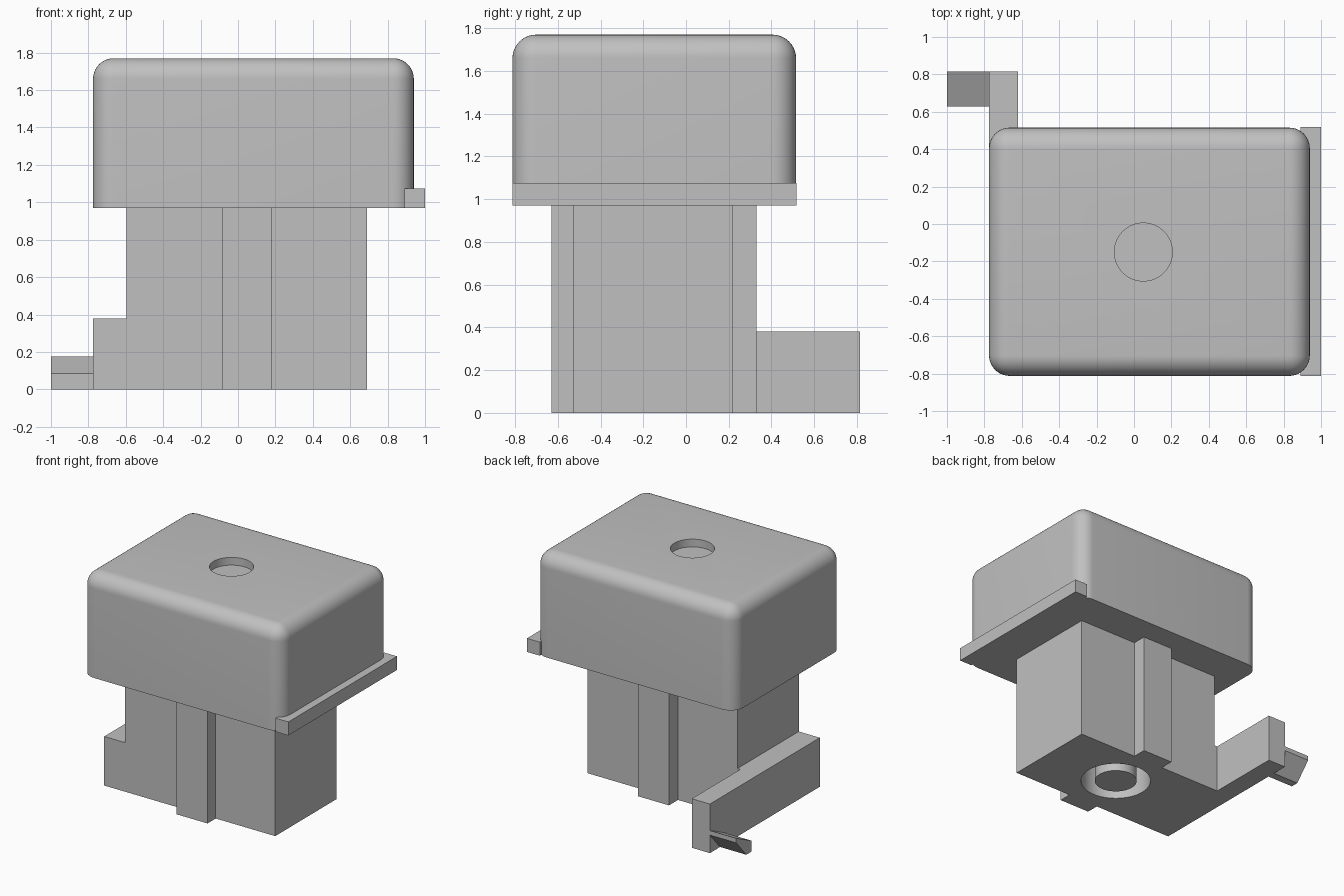
import bpy
import bmesh
import math

if "Cube" in bpy.data.objects:
    bpy.data.objects.remove(bpy.data.objects["Cube"], do_unlink=True)

# Single plain grey material
grey = bpy.data.materials.new("plain_grey")
grey.use_nodes = True
colour = (0.53, 0.53, 0.53, 1)
grey.diffuse_color = colour
grey.node_tree.nodes["Principled BSDF"].inputs["Base Color"].default_value = colour


def finish(name, bm):
    """Turn a bmesh into a named grey object."""
    bmesh.ops.recalc_face_normals(bm, faces=bm.faces[:])
    mesh = bpy.data.meshes.new(name)
    bm.to_mesh(mesh)
    bm.free()
    mesh.materials.append(grey)
    obj = bpy.data.objects.new(name, mesh)
    bpy.context.scene.collection.objects.link(obj)
    return obj


def prism_mesh(points, offset):
    """Close an outline and extrude it along an offset."""
    bm = bmesh.new()
    face = bm.faces.new([bm.verts.new(p) for p in points])
    top = bmesh.ops.extrude_face_region(bm, geom=[face])["geom"]
    moved = [v for v in top if isinstance(v, bmesh.types.BMVert)]
    bmesh.ops.translate(bm, verts=moved, vec=offset)
    return bm


def box_mesh(x0, x1, y0, y1, z0, z1):
    return prism_mesh([(x0, y0, z0), (x1, y0, z0), (x1, y1, z0), (x0, y1, z0)],
                      (0, 0, z1 - z0))


def cylinder(name, radius, z0, z1):
    x, y = AXIS
    ring = [(x + radius * math.cos(math.tau * i / SIDES),
             y + radius * math.sin(math.tau * i / SIDES), z0) for i in range(SIDES)]
    return finish(name, prism_mesh(ring, (0, 0, z1 - z0)))


def activate(obj):
    bpy.ops.object.select_all(action='DESELECT')
    obj.select_set(True)
    bpy.context.view_layer.objects.active = obj


def smooth(obj):
    activate(obj)
    bpy.ops.object.shade_smooth_by_angle(angle=math.radians(30))


def cut(obj, cutter):
    cutter.hide_render = True
    mod = obj.modifiers.new("hole", 'BOOLEAN')
    mod.operation = 'DIFFERENCE'
    mod.solver = 'EXACT'
    mod.object = cutter
    activate(obj)
    bpy.ops.object.modifier_apply(modifier=mod.name)
    bpy.data.objects.remove(cutter, do_unlink=True)


AXIS = (0.05, -0.15)
SIDES = 64
SHOULDER, TOP = 0.97, 1.77

# Cap with rounded upright and top edges, and a shallow round recess
bm = box_mesh(-0.775, 0.94, -0.812, 0.515, SHOULDER, TOP)
rounded = [e for e in bm.edges if max(v.co.z for v in e.verts) > TOP - 0.01]
bmesh.ops.bevel(bm, geom=rounded, offset=0.11, segments=10, profile=0.5,
                affect='EDGES')
cap = finish("cap", bm)
cut(cap, cylinder("recess_cutter", 0.155, TOP - 0.06, TOP + 0.1))
smooth(cap)

# Thin lip along one side of the cap
finish("side_lip", box_mesh(0.89, 1.0, -0.812, 0.518, SHOULDER, 1.075))

# Stem with a shallow rib on front and back
left, right, front, back = -0.595, 0.69, -0.53, 0.22
r0, r1, rib_front, rib_back = -0.085, 0.18, -0.63, 0.33
outline = [(left, front), (r0, front), (r0, rib_front), (r1, rib_front),
           (r1, front), (right, front), (right, back), (r1, back),
           (r1, rib_back), (r0, rib_back), (r0, back), (left, back)]
stem = finish("stem", prism_mesh([(x, y, 0) for x, y in outline],
                                 (0, 0, SHOULDER)))

# Round groove in the underside with a pin in its centre
cut(stem, cylinder("groove_cutter", 0.257, -0.1, 0.9))
smooth(stem)
smooth(cylinder("centre_pin", 0.155, 0, SHOULDER))

# Low arm running back along the stem
arm = [(-0.775, front), (left, front), (left, back), (-0.62, back),
       (-0.62, 0.815), (-0.775, 0.815)]
finish("arm", prism_mesh([(x, y, 0) for x, y in arm], (0, 0, 0.38)))

# Wedge-shaped catch at the end of the arm
catch = [(0.815, 0.175), (0.627, 0.085), (0.627, 0), (0.69, 0), (0.815, 0.14)]
finish("catch", prism_mesh([(-1.0, y, z) for y, z in catch], (0.225, 0, 0)))
